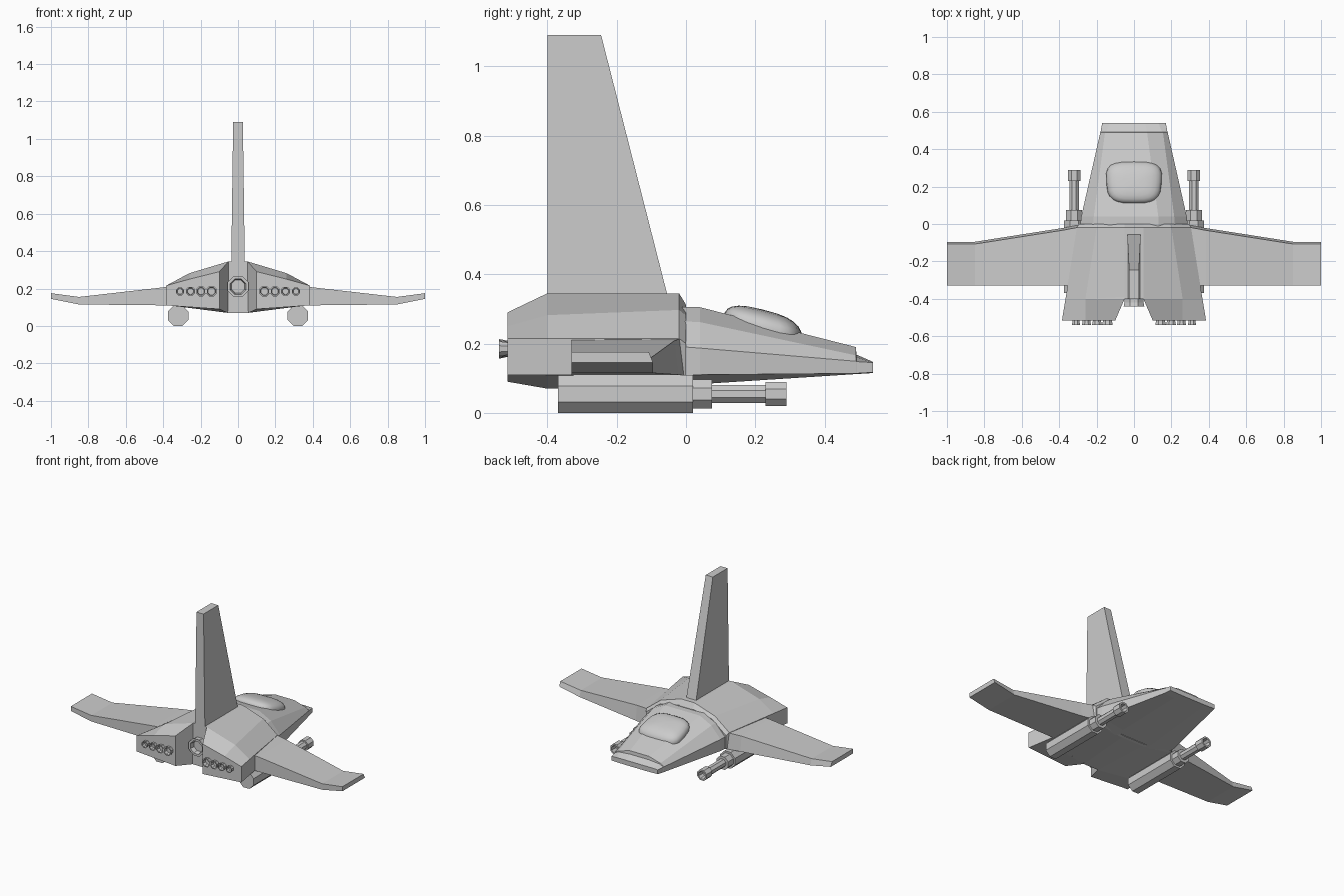
import bpy, bmesh, math
from math import sin, cos, pi

if "Cube" in bpy.data.objects:
    bpy.data.objects.remove(bpy.data.objects["Cube"])


def make(name, bm):
    bmesh.ops.remove_doubles(bm, verts=bm.verts, dist=1e-5)
    bmesh.ops.recalc_face_normals(bm, faces=bm.faces)
    me = bpy.data.meshes.new(name)
    bm.to_mesh(me)
    bm.free()
    ob = bpy.data.objects.new(name, me)
    bpy.context.collection.objects.link(ob)
    return ob


def loft(name, rings):
    """Skin closed rings of 3D points and cap both ends."""
    bm = bmesh.new()
    loops = [[bm.verts.new(p) for p in r] for r in rings]
    n = len(loops[0])
    for a, b in zip(loops, loops[1:]):
        for i in range(n):
            j = (i + 1) % n
            bm.faces.new((a[i], a[j], b[j], b[i]))
    bm.faces.new(loops[0])
    bm.faces.new(loops[-1])
    return make(name, bm)


def hull_ring(y, half):
    """Full cross-section from its right half, top to bottom."""
    return [(x, y, z) for x, z in half] + [(-x, y, z) for x, z in reversed(half)]


def tube(name, x, z, profile, sides):
    """Lathe (y, radius) pairs around an axis along y."""
    rings = []
    for y, r in profile:
        rings.append([(x + r * cos(2 * pi * (i + .5) / sides), y,
                       z + r * sin(2 * pi * (i + .5) / sides)) for i in range(sides)])
    return loft(name, rings)


# front hull with stepped nose
loft("front_hull", [
    hull_ring(-.03, [(.13, .305), (.22, .265), (.29, .192), (.29, .11), (.12, .08)]),
    hull_ring(.04, [(.13, .305), (.215, .262), (.282, .187), (.282, .11), (.12, .083)]),
    hull_ring(.49, [(.07, .19), (.155, .166), (.18, .149), (.18, .114), (.10, .112)]),
    hull_ring(.492, [(.07, .168), (.15, .161), (.179, .148), (.179, .114), (.10, .112)]),
    hull_ring(.54, [(.06, .147), (.13, .147), (.17, .145), (.17, .117), (.08, .115)]),
])

# rear hull
loft("rear_hull", [
    hull_ring(0, [(.05, .312), (.19, .283), (.295, .20), (.295, .11), (.08, .078)]),
    hull_ring(-.02, [(.05, .345), (.20, .297), (.305, .215), (.305, .11), (.08, .075)]),
    hull_ring(-.40, [(.05, .345), (.26, .282), (.366, .215), (.366, .11), (.055, .07)]),
])

# canopy: squarish bubble following the nose slope
bm = bmesh.new()
bmesh.ops.create_uvsphere(bm, u_segments=24, v_segments=12, radius=1)


def squash(v, p):
    return math.copysign(abs(v) ** p, v)


for v in bm.verts:
    lat = math.asin(max(-1, min(1, v.co.z)))
    lon = math.atan2(v.co.y, v.co.x)
    c = squash(cos(lat), .7)
    x, y = c * squash(cos(lon), .6), c * squash(sin(lon), .6)
    v.co = (x * (.148 + .008 * y), .222 + .113 * y,
            .244 - .028 * y + .054 * squash(sin(lat), .8))
canopy = make("canopy", bm)
for f in canopy.data.polygons:
    f.use_smooth = True

# tail fin
loft("tail_fin", [[(w0, -.40, z), (w0, yf, z), (-w0, yf, z), (-w0, -.40, z)]
                  for w0, yf, z in ((.036, -.045, .31), (.036, -.055, .345), (.026, -.245, 1.09))])

# centre engine
tube("centre_engine", 0, .21, [(-.38, .055), (-.42, .055), (-.44, .06), (-.44, .045), (-.41, .038)], 8)

for s, side in ((1, "right"), (-1, "left")):
    # engine pod
    pod = [(-.39, [(.05, .345), (.257, .282), (.364, .215), (.364, .11), (.055, .07)]),
           (-.40, [(.05, .345), (.26, .282), (.366, .215), (.366, .11), (.055, .07)]),
           (-.515, [(.10, .29), (.26, .25), (.385, .215), (.385, .11), (.10, .09)])]
    loft(side + "_engine_pod", [[(s * x, y, z) for x, z in pts] for y, pts in pod])

    # wing with upturned tip: x, leading edge, top z, bottom z
    wing = [(.25, 0, .215, .11), (.31, -.008, .213, .11), (.385, -.022, .208, .11),
            (.85, -.095, .155, .115), (1.0, -.095, .175, .145)]
    loft(side + "_wing", [[(s * x, yl - .012, zt), (s * x, -.33, zt),
                           (s * x, -.33, zb), (s * x, yl, zb)] for x, yl, zt, zb in wing])

    # row of small thrusters
    for i in range(4):
        r = .031 - .0025 * i
        tube(f"{side}_thruster_{i + 1}", s * (.142 + .056 * i), .185,
             [(-.50, r * .8), (-.52, r * .85), (-.54, r), (-.54, r * .75), (-.517, r * .65)], 8)

    # under-wing gun
    tube(side + "_gun", s * .32, .0545,
         [(-.37, .059), (.02, .059), (.02, .046), (.075, .046), (.075, .028), (.23, .028),
          (.23, .037), (.29, .037), (.29, .026), (.25, .022)], 8)
